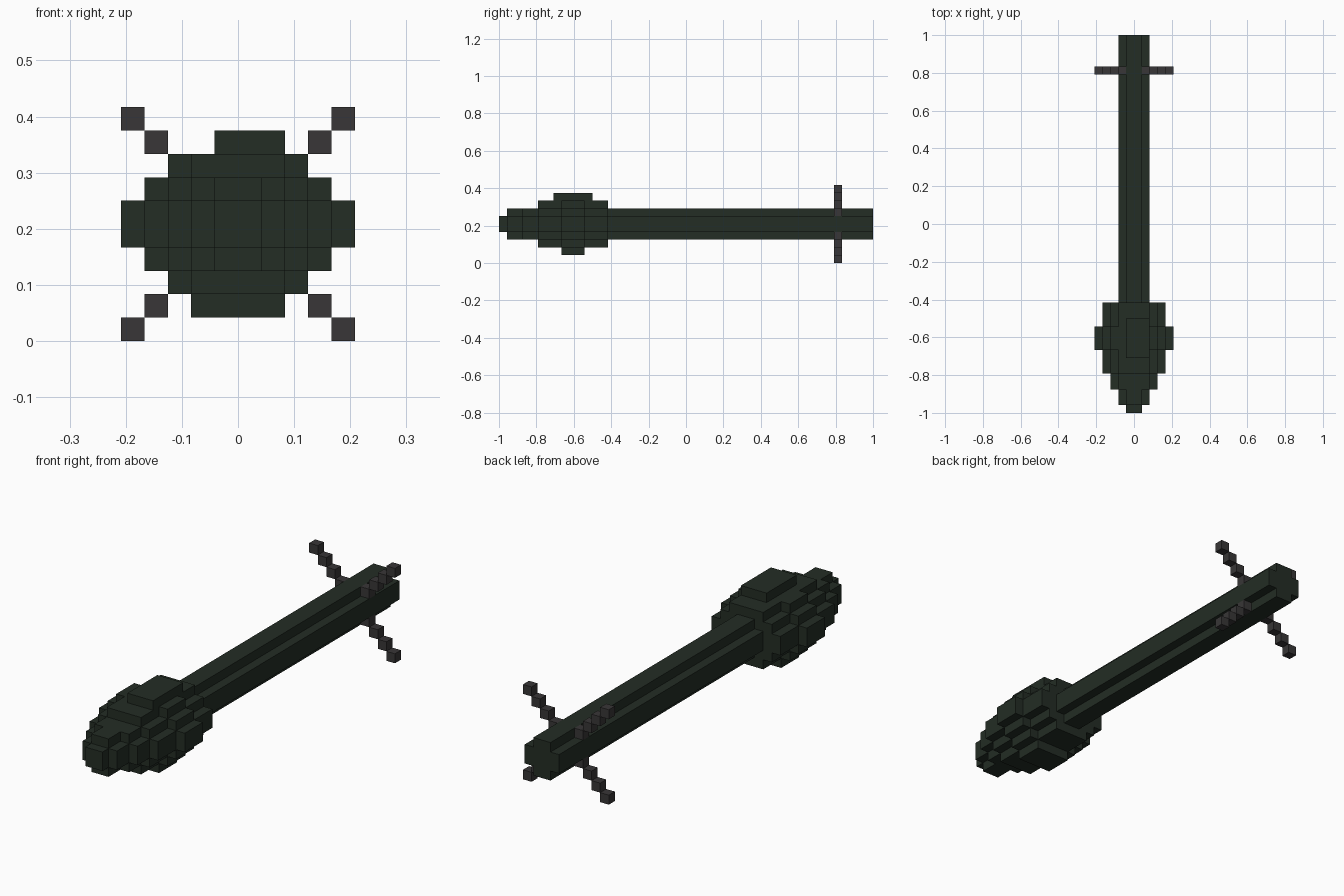
import bpy, bmesh

if "Cube" in bpy.data.objects:
    bpy.data.objects.remove(bpy.data.objects["Cube"])

U = 1 / 24  # one block of the grid; the model is 48 blocks long


def material(name, rgb):
    m = bpy.data.materials.new(name)
    m.diffuse_color = (*rgb, 1)
    m.use_nodes = True
    m.node_tree.nodes["Principled BSDF"].inputs["Base Color"].default_value = m.diffuse_color
    return m


green = material("dark green", (0.017, 0.026, 0.018))
grey = material("dark grey", (0.040, 0.037, 0.038))


def box(x0, x1, y0, y1, z0, z1):
    return {(x, y, z) for x in range(x0, x1) for y in range(y0, y1)
            for z in range(z0, z1)}


def stepped(y0, y1, steps):
    """Round stepped section: (half width, half height) rectangles about z = 5."""
    cells = set()
    for w, h in steps:
        cells |= box(-w, w, y0, y1, 5 - h, 5 + h)
    return cells


DIRS = {
    (1, 0, 0): [(1, 0, 0), (1, 1, 0), (1, 1, 1), (1, 0, 1)],
    (-1, 0, 0): [(0, 0, 0), (0, 0, 1), (0, 1, 1), (0, 1, 0)],
    (0, 1, 0): [(0, 1, 0), (0, 1, 1), (1, 1, 1), (1, 1, 0)],
    (0, -1, 0): [(0, 0, 0), (1, 0, 0), (1, 0, 1), (0, 0, 1)],
    (0, 0, 1): [(0, 0, 1), (1, 0, 1), (1, 1, 1), (0, 1, 1)],
    (0, 0, -1): [(0, 0, 0), (0, 1, 0), (1, 1, 0), (1, 0, 0)],
}


def build(name, cells, solid, mat):
    """Skin the blocks, leaving out faces hidden against other blocks."""
    bm = bmesh.new()
    verts = {}
    for c in sorted(cells):
        for d, quad in DIRS.items():
            if tuple(a + b for a, b in zip(c, d)) in solid:
                continue
            face = []
            for q in quad:
                p = tuple(a + b for a, b in zip(c, q))
                if p not in verts:
                    verts[p] = bm.verts.new([v * U for v in p])
                face.append(verts[p])
            bm.faces.new(face)
    bmesh.ops.dissolve_limit(bm, angle_limit=0.01, verts=bm.verts[:],
                             edges=bm.edges[:])
    me = bpy.data.meshes.new(name)
    bm.to_mesh(me)
    bm.free()
    me.materials.append(mat)
    bpy.context.collection.objects.link(bpy.data.objects.new(name, me))


# Warhead: stepped sections from the nose back to the tube
warhead = stepped(-24, -23, [(1, 1)])
warhead |= stepped(-23, -21, [(2, 1), (1, 2)])
warhead |= stepped(-21, -19, [(3, 1), (2, 2)])
warhead |= stepped(-19, -10, [(4, 1), (3, 2), (2, 3)])
warhead |= stepped(-16, -13, [(5, 1), (4, 2), (3, 3)])
warhead |= box(-1, 2, -17, -12, 8, 9)   # top plate
warhead |= box(-2, 2, -16, -13, 1, 2)   # belly plate

# Tube: long plus-shaped bar
tube = stepped(-10, 24, [(2, 1), (1, 2)])

# Tail fins: diagonal rows of blocks mirrored to four sides
fins = {}
for side, sx in (("right", 1), ("left", -1)):
    for level, sz in (("upper", 1), ("lower", -1)):
        fins[f"{level}_{side}_fin"] = {
            (i if sx > 0 else -1 - i, 19, 5 + i if sz > 0 else 4 - i)
            for i in range(1, 5)}

body = warhead | tube
build("warhead", warhead, body, green)
build("tube", tube, body, green)
for name, cells in fins.items():
    build(name, cells, body | cells, grey)
